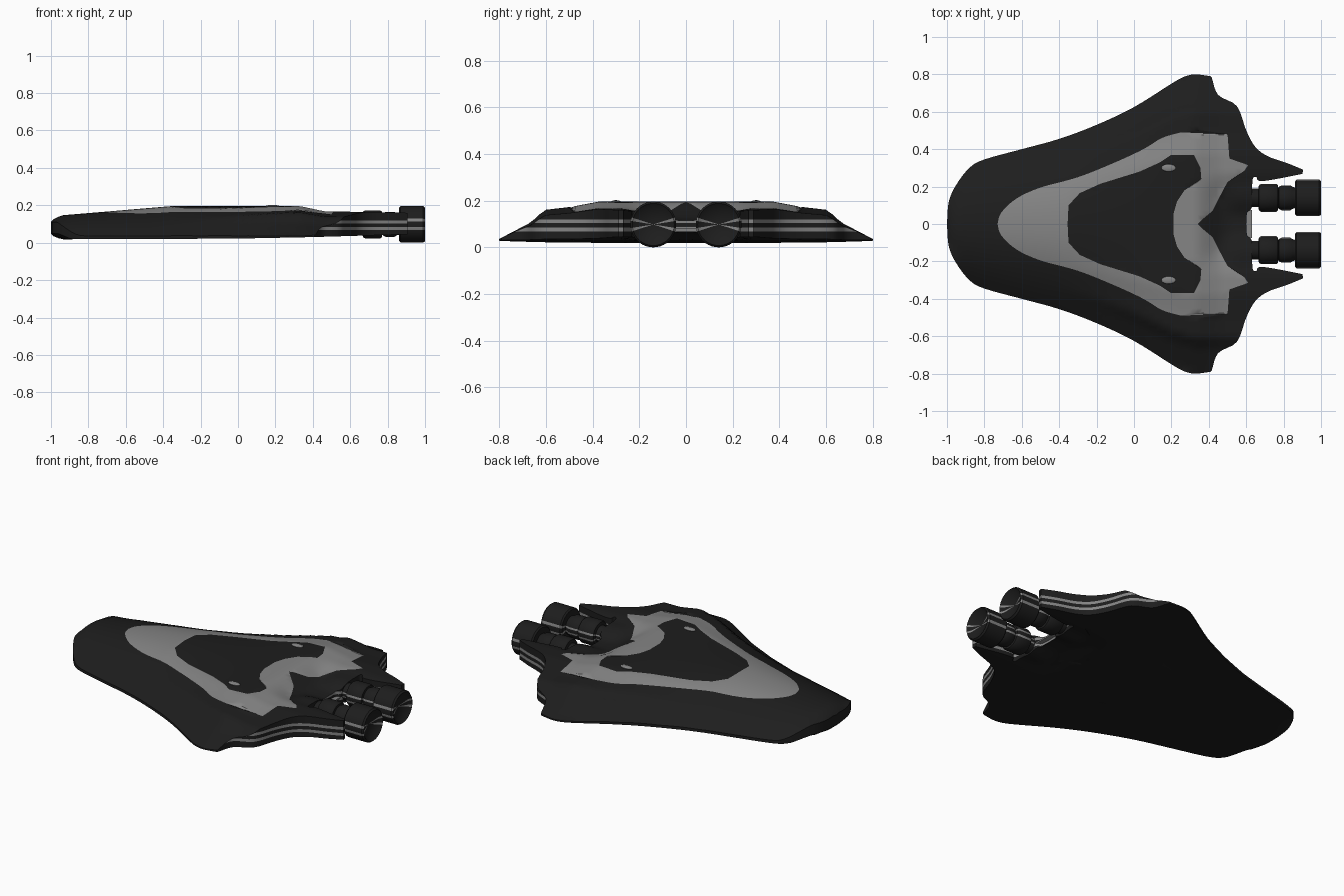
import bpy, bmesh, math
from mathutils import Vector
from mathutils.geometry import delaunay_2d_cdt

if "Cube" in bpy.data.objects:
    bpy.data.objects.remove(bpy.data.objects["Cube"])


def material(name, v):
    m = bpy.data.materials.new(name)
    m.diffuse_color = (v, v, v, 1)
    m.use_nodes = True
    m.node_tree.nodes["Principled BSDF"].inputs["Base Color"].default_value = m.diffuse_color
    return m


DARK = material("charcoal", 0.0125)
GREY = material("mid grey", 0.235)


def lerp_table(table, x):
    if x <= table[0][0]:
        return table[0][1]
    for (x0, y0), (x1, y1) in zip(table, table[1:]):
        if x <= x1:
            return y0 + (y1 - y0) * (x - x0) / (x1 - x0)
    return table[-1][1]


def smooth(t):
    t = max(0, min(1, t))
    return t * t * (3 - 2 * t)


def spline(pts, n=4):
    """Smooth curve through the points."""
    p = [Vector(q) for q in pts]
    p = [2 * p[0] - p[1]] + p + [2 * p[-1] - p[-2]]
    out = []
    for a, b, c, d in zip(p, p[1:], p[2:], p[3:]):
        for i in range(n):
            t = i / n
            out.append(0.5 * (2 * b + (c - a) * t + (2 * a - 5 * b + 4 * c - d) * t * t
                              + (3 * b - a - 3 * c + d) * t ** 3))
    return out + [p[-2]]


def inside(poly, x, y):
    hit = False
    for a, b in zip(poly, poly[1:] + poly[:1]):
        if (a.y > y) != (b.y > y) and x < a.x + (b.x - a.x) * (y - a.y) / (b.y - a.y):
            hit = not hit
    return hit


def finish(ob, angle=35):
    bpy.ops.object.select_all(action='DESELECT')
    ob.select_set(True)
    bpy.context.view_layer.objects.active = ob
    bpy.ops.object.shade_smooth_by_angle(angle=math.radians(angle))


def make_object(name, bm):
    me = bpy.data.meshes.new(name)
    bm.to_mesh(me)
    bm.free()
    me.materials.append(DARK)
    me.materials.append(GREY)
    ob = bpy.data.objects.new(name, me)
    bpy.context.collection.objects.link(ob)
    return ob


# Half outlines seen from above: hull, grey band, dark deck
flank = spline([(-1, 0), (-0.99, 0.12), (-0.95, 0.21), (-0.88, 0.30), (-0.8, 0.345), (-0.6, 0.40),
                (-0.4, 0.455), (-0.2, 0.53), (0, 0.625), (0.2, 0.75), (0.27, 0.788), (0.33, 0.80),
                (0.41, 0.79)])
tail = spline([(0.415, 0.785), (0.45, 0.69), (0.55, 0.63), (0.60, 0.50), (0.65, 0.41), (0.72, 0.36),
               (0.82, 0.325), (0.905, 0.29)])
prong = spline([(0.90, 0.268), (0.81, 0.25), (0.71, 0.232), (0.665, 0.232), (0.655, 0.25),
                (0.638, 0.248), (0.632, 0.21), (0.63, 0.09), (0.605, 0.06), (0.60, 0)])
outline = flank + tail + prong
band = spline([(-0.73, 0), (-0.71, 0.06), (-0.63, 0.135), (-0.5, 0.195), (-0.3, 0.25), (-0.1, 0.33),
               (0.05, 0.40), (0.15, 0.46), (0.25, 0.49)])
band += [Vector(p) for p in [(0.50, 0.48), (0.51, 0.35), (0.61, 0.315), (0.59, 0.285), (0.50, 0.225),
                             (0.45, 0.13), (0.42, 0.07), (0.36, 0.02), (0.34, 0)]]
deck = [Vector(p) for p in [(-0.355, 0), (-0.35, 0.10), (-0.29, 0.165), (-0.18, 0.215), (0.03, 0.28),
                            (0.14, 0.33), (0.20, 0.37), (0.32, 0.37), (0.355, 0.30), (0.36, 0.24),
                            (0.27, 0.18), (0.23, 0.12), (0.21, 0.05), (0.21, 0)]]

# Height of the upper and lower skins
WIDTH = [(-1, 0.3), (-0.88, 0.32), (-0.8, 0.345), (-0.6, 0.40), (-0.4, 0.455), (-0.2, 0.53),
         (0, 0.625), (0.2, 0.75), (0.33, 0.80)]
CREST = [(-1, 0.142), (-0.9, 0.15), (-0.35, 0.196), (0.33, 0.196), (0.46, 0.168), (0.9, 0.16)]
SECTION = [(0, 1), (0.47, 1), (0.62, 0.86), (0.76, 0.78), (0.83, 0.45), (1, 0)]
KEEL = [(-1, 0.018), (0, 0.022), (0.4, 0.03), (0.9, 0.045)]


def heights(x, y):
    u = min(1, y / lerp_table(WIDTH, x))
    rear = smooth((x + 0.5) / 0.85)          # soft nose section turns into winged section
    s = lerp_table(SECTION, u) * rear + (1 - u ** 2.2) * (1 - rear)
    top = 0.036 + s * (lerp_table(CREST, x) - 0.036)
    valley = smooth((x - 0.33) / 0.2) * smooth((0.28 - y) / 0.16)
    mount = smooth((x - 0.42) / 0.15) * smooth(1 - abs(y - 0.14) / 0.11)
    top -= 0.05 * valley - 0.035 * mount
    low = lerp_table(KEEL, x) + 0.03 * valley * (1 - mount)
    r = math.sqrt(max(0, min(1, (x + 1 - 1.25 * y * y) / 0.06)))   # rounded nose
    if top > 0.11:
        top = 0.11 + (top - 0.11) * r
    if x < -0.8:
        low += (0.05 - low) * (1 - r) * smooth((0.32 - y) / 0.15)
    return max(top, low + 0.003), low


# Hull: triangulated skins joined by a striped rim wall, mirrored
pts, edges = [], []
for loop in (outline, band, deck):
    k, n = len(pts), len(loop)
    pts += [Vector((p.x, max(0, p.y))) for p in loop]
    edges += [(k + i, k + (i + 1) % n) for i in range(n)]
for i in range(80):
    for j in range(33):
        x, y = -0.985 + i * 0.025, j * 0.025
        if inside(outline, x, max(y, 0.001)):
            pts.append(Vector((x, y)))
verts, _, tris, *_ = delaunay_2d_cdt(pts, edges, [], 0, 1e-5)

LEVELS = [0.12, 0.104, 0.084, 0.068]          # stripe limits on the rim
bm = bmesh.new()
H = [heights(v.x, max(0, v.y)) for v in verts]
rows = {}


def vert(i, k):
    if (i, k) not in rows:
        top, low = H[i]
        z = [top] + [max(low, min(top, l)) for l in LEVELS] + [low]
        rows[i, k] = bm.verts.new((verts[i].x, verts[i].y, z[k]))
    return rows[i, k]


half_edges = set()
for t in tris:
    cx, cy = sum((verts[i] for i in t), Vector((0, 0))) / 3
    if not inside(outline, cx, cy):
        continue
    f = bm.faces.new([vert(i, 0) for i in t])
    f.material_index = int(inside(band, cx, cy) and not inside(deck, cx, cy))
    bm.faces.new([vert(i, 5) for i in reversed(t)])
    half_edges |= {(t[i], t[(i + 1) % 3]) for i in range(3)}
for a, b in half_edges:
    if (b, a) in half_edges or (verts[a].y < 1e-4 and verts[b].y < 1e-4):
        continue
    for k in range(5):
        f = bm.faces.new([vert(b, k), vert(a, k), vert(a, k + 1), vert(b, k + 1)])
        f.material_index = k % 2 if verts[a].x > 0 else 0
bmesh.ops.remove_doubles(bm, verts=bm.verts, dist=1e-4)
hull = make_object("hull", bm)
mod = hull.modifiers.new("mirror", 'MIRROR')
mod.use_axis = (False, True, False)
mod.merge_threshold = 0.0005
finish(hull)

# Engines: turned profile along x, grey side stripes by angle
PROFILE = [(0.615, 0), (0.615, 0.05), (0.665, 0.05), (0.668, 0.068), (0.68, 0.075), (0.76, 0.075),
           (0.77, 0.068), (0.772, 0.05), (0.775, 0.06), (0.79, 0.067), (0.835, 0.067), (0.85, 0.058),
           (0.862, 0.055), (0.862, 0.09), (0.87, 0.098), (0.99, 0.098), (1.0, 0.09), (0.985, 0.07),
           (0.965, 0)]
SEG = 40
for side, label in ((1, "left"), (-1, "right")):
    bm = bmesh.new()
    rings = []
    for x, r in PROFILE:
        ring = []
        for i in range(SEG):
            a = 2 * math.pi * i / SEG
            ring.append(bm.verts.new((x, side * 0.14 + r * math.cos(a), 0.098 + r * math.sin(a))))
        rings.append(ring)
    for p, q in zip(rings, rings[1:]):
        for i in range(SEG):
            j = (i + 1) % SEG
            f = bm.faces.new((p[i], p[j], q[j], q[i]))
            f.material_index = int(i % (SEG // 2) in (1, SEG // 2 - 2))
    bmesh.ops.remove_doubles(bm, verts=bm.verts, dist=1e-5)
    bmesh.ops.recalc_face_normals(bm, faces=bm.faces)
    finish(make_object(label + "_engine", bm))

    # Small raised pod on the deck
    bpy.ops.mesh.primitive_uv_sphere_add(segments=20, ring_count=10, radius=1,
                                         location=(0.185, side * 0.30, 0.195))
    pod = bpy.context.object
    pod.name = label + "_deck_pod"
    pod.scale = (0.038, 0.02, 0.007)
    pod.data.materials.append(GREY)
    finish(pod)

# Lip between the engine mounts
bpy.ops.mesh.primitive_cube_add(size=1, location=(0.613, 0, 0.085))
lip = bpy.context.object
lip.name = "rear_lip"
lip.scale = (0.034, 0.15, 0.009)
lip.data.materials.append(GREY)
